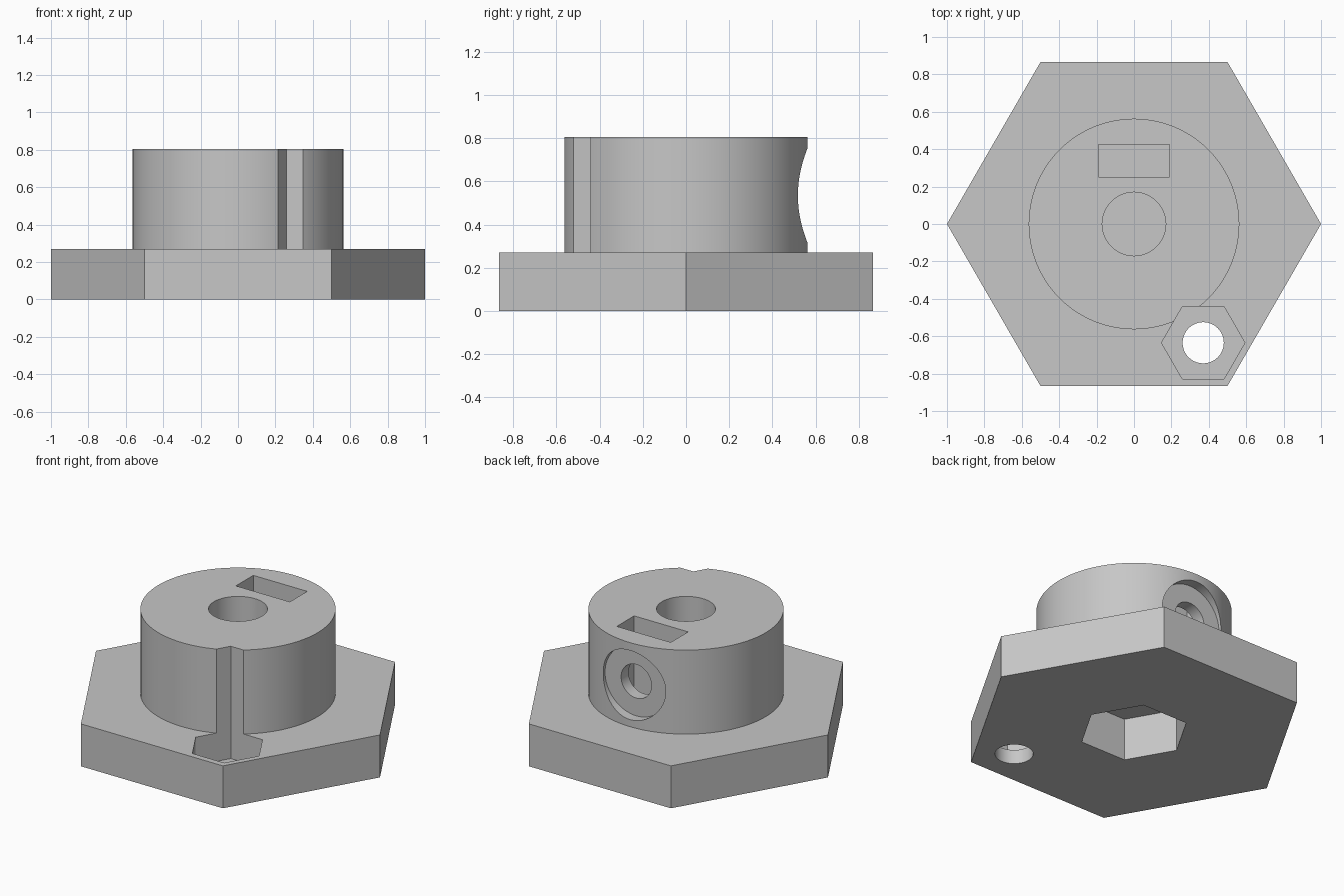
import bpy
from math import pi

old = bpy.data.objects.get("Cube")
if old:
    bpy.data.objects.remove(old)

BASE_H, TOP = 0.27, 0.805
SCREW_Z = 0.535

grey = bpy.data.materials.new("light grey plastic")
grey.use_nodes = True
grey.diffuse_color = (0.57, 0.57, 0.57, 1)
grey.node_tree.nodes["Principled BSDF"].inputs["Base Color"].default_value = (0.57, 0.57, 0.57, 1)


def finish(name):
    obj = bpy.context.object
    obj.name = name
    obj.data.materials.append(grey)
    bpy.ops.object.transform_apply(location=False, rotation=True, scale=True)
    return obj


def prism(name, sides, radius, z0, z1, x=0, y=0):
    """Upright prism; hexagons get corners on the x axis."""
    bpy.ops.mesh.primitive_cylinder_add(vertices=sides, radius=radius, depth=z1 - z0,
                                        location=(x, y, (z0 + z1) / 2),
                                        rotation=(0, 0, pi / 2))
    return finish(name)


def cross_bore(name, radius, y0, y1):
    """Horizontal round cutter along y at the screw height."""
    bpy.ops.mesh.primitive_cylinder_add(vertices=64, radius=radius, depth=y1 - y0,
                                        location=(0, (y0 + y1) / 2, SCREW_Z),
                                        rotation=(pi / 2, 0, 0))
    return finish(name)


def box(name, x0, x1, y0, y1, z0, z1):
    bpy.ops.mesh.primitive_cube_add(size=1, location=((x0 + x1) / 2, (y0 + y1) / 2, (z0 + z1) / 2),
                                    scale=(x1 - x0, y1 - y0, z1 - z0))
    return finish(name)


def combine(target, tool, operation):
    mod = target.modifiers.new(tool.name, "BOOLEAN")
    mod.object, mod.operation, mod.solver = tool, operation, "EXACT"
    bpy.ops.object.select_all(action="DESELECT")
    bpy.context.view_layer.objects.active = target
    target.select_set(True)
    bpy.ops.object.modifier_apply(modifier=mod.name)
    bpy.data.objects.remove(tool)


# Hexagonal flange with a round collar on top
knob = prism("hex_flange_with_collar", 6, 1, 0, BASE_H)
combine(knob, prism("collar", 128, 0.563, 0.1, TOP), "UNION")

# Blind shaft bore above, hexagonal bolt head pocket below
cutters = [
    prism("shaft_bore", 64, 0.17, BASE_H + 0.015, 1),
    prism("bolt_head_pocket", 6, 0.32, -0.2, BASE_H),
    # Nut trap at the flange edge, running up through the collar, and its hole
    prism("nut_trap", 6, 0.223, 0.09, 1, 0.37, -0.635),
    prism("nut_trap_hole", 64, 0.11, -0.2, 0.5, 0.37, -0.635),
    # Set screw slot, hole and counterbore at the back
    box("set_nut_slot", -0.19, 0.19, 0.25, 0.425, 0.315, 1),
    cross_bore("set_screw_hole", 0.107, 0, 0.8),
    cross_bore("set_screw_counterbore", 0.22, 0.5, 0.8),
]
for cutter in cutters:
    combine(knob, cutter, "DIFFERENCE")

# Single material, crisp edges with smooth round walls
knob.data.materials.clear()
knob.data.materials.append(grey)
knob.data.polygons.foreach_set("material_index", [0] * len(knob.data.polygons))
bpy.ops.object.select_all(action="DESELECT")
knob.select_set(True)
bpy.context.view_layer.objects.active = knob
bpy.ops.object.shade_smooth_by_angle(angle=pi / 6)
